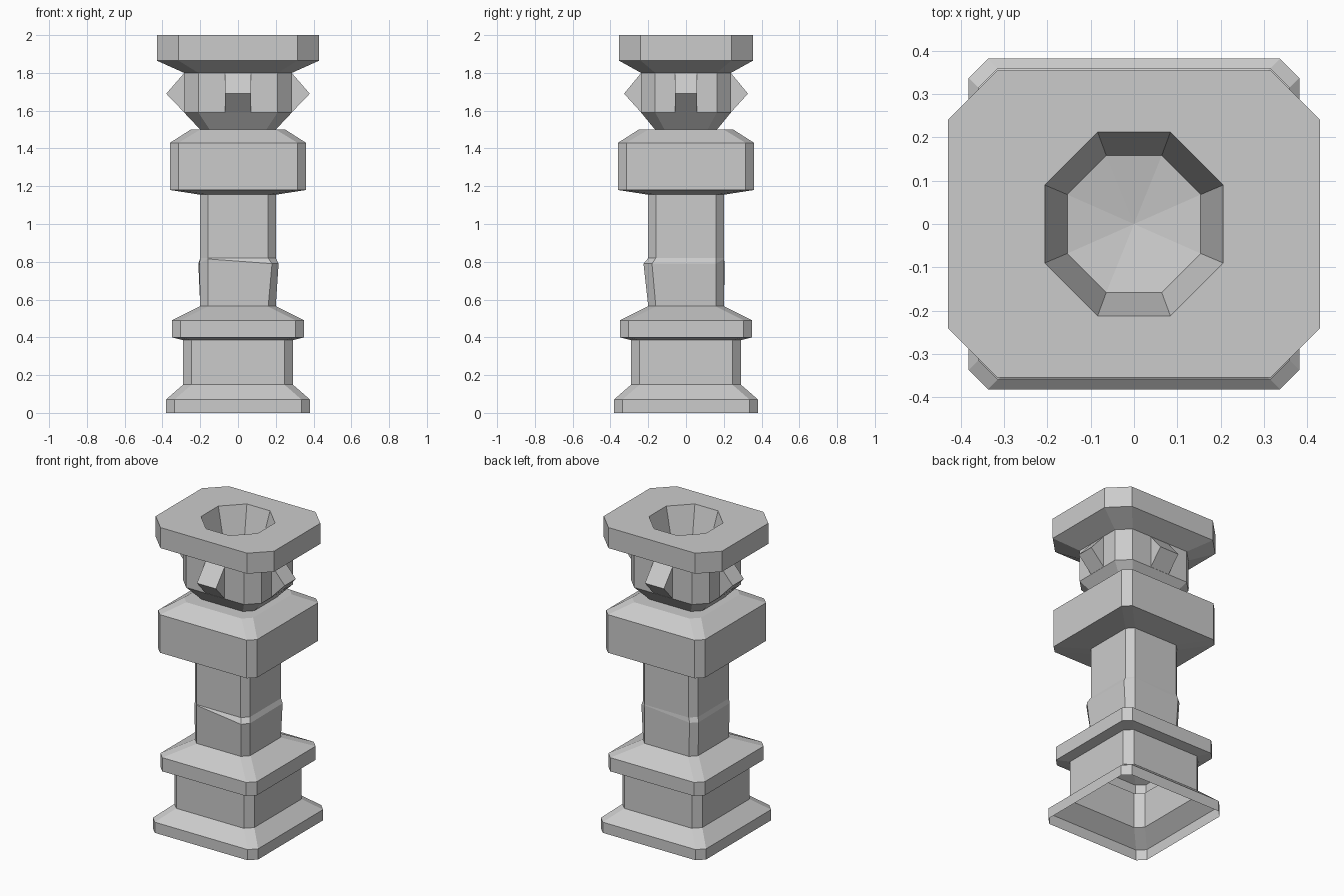
import bpy
import bmesh
from math import pi
from mathutils import Matrix, Vector

cube = bpy.data.objects.get("Cube")
if cube:
    bpy.data.objects.remove(cube, do_unlink=True)

# One stone colour for everything
stone = bpy.data.materials.new("grey stone")
stone.use_nodes = True
GREY = (0.6, 0.6, 0.6, 1)
stone.diffuse_color = GREY
stone.node_tree.nodes["Principled BSDF"].inputs["Base Color"].default_value = GREY


def section(z, hx, hy, c):
    """Rectangle with cut corners, counter-clockwise, at height z."""
    a, b = hx - c, hy - c
    pts = [(hx, -b), (hx, b), (a, hy), (-a, hy), (-hx, b), (-hx, -b), (-a, -hy), (a, -hy)]
    return [Vector((x, y, z)) for x, y in pts]


def finish(name, bm):
    mesh = bpy.data.meshes.new(name)
    bm.to_mesh(mesh)
    bm.free()
    mesh.materials.append(stone)
    obj = bpy.data.objects.new(name, mesh)
    bpy.context.collection.objects.link(obj)
    return obj


def loft(name, sections, tip=None):
    """Skin the sections from bottom to top, optionally ending in a point."""
    bm = bmesh.new()
    rings = [[bm.verts.new(p) for p in s] for s in sections]
    for low, high in zip(rings, rings[1:]):
        for i in range(8):
            j = (i + 1) % 8
            bm.faces.new((low[i], low[j], high[j], high[i]))
    if tip:
        end = bm.verts.new(tip)
        for i in range(8):
            bm.faces.new((rings[-1][i], rings[-1][(i + 1) % 8], end))
    return finish(name, bm)


def square(z, h, c=0.045):
    return section(z, h, h, c)


# Hollow plinth, open underneath
loft("plinth", [square(0, 0.382), square(0.07, 0.382), square(0.15, 0.29),
                square(0.385, 0.29), square(0.4, 0.35), square(0.49, 0.35),
                square(0.565, 0.2)])

# Shaft with an uneven chipped lip
lip = square(0.79, 0.2, 0.04)
shifts = [(0.015, -0.02), (0.012, 0), (0, 0), (-0.01, 0.005),
          (-0.01, 0.01), (-0.005, 0), (0, 0), (0.02, -0.025)]
for p, (dx, dy) in zip(lip, shifts):
    p.x += dx
    p.y += dy
    if dx == dy == 0:
        p.z = 0.815
loft("shaft", [square(0.565, 0.2, 0.04), lip, square(0.82, 0.2, 0.04),
               square(1.155, 0.2, 0.04)])

# Wide collar
loft("collar", [square(1.155, 0.2, 0.04), square(1.18, 0.36), square(1.43, 0.36),
                square(1.5, 0.25, 0.05), section(1.5, 0.2, 0.164, 0.05)])

# Neck
neck_top = section(1.8, 0.285, 0.238, 0.075)
loft("neck", [section(1.5, 0.2, 0.164, 0.05), section(1.59, 0.285, 0.238, 0.075), neck_top])

# Cap with an eight-sided bowl
loft("cap", [neck_top, section(1.865, 0.43, 0.355, 0.115), section(2, 0.43, 0.355, 0.115),
             section(2, 0.206, 0.212, 0.122), section(1.8, 0.154, 0.158, 0.09)],
     tip=(0, 0, 1.77))


# Wedge-shaped studs around the neck
def stud(name, reach, tip, half, angle):
    bm = bmesh.new()
    outline = [(reach, 1.59), (tip, 1.69), (reach, 1.8)]
    near, far = [[bm.verts.new((x, y, z)) for x, z in outline] for y in (-half, half)]
    bm.faces.new(near)
    bm.faces.new(far[::-1])
    for i in range(3):
        j = (i + 1) % 3
        bm.faces.new((near[j], near[i], far[i], far[j]))
    bmesh.ops.recalc_face_normals(bm, faces=bm.faces)
    bm.transform(Matrix.Rotation(angle, 4, "Z"))
    finish(name, bm)


stud("left_stud", 0.284, 0.38, 0.058, 0)
stud("back_stud", 0.237, 0.328, 0.069, pi / 2)
stud("right_stud", 0.284, 0.38, 0.058, pi)
stud("front_stud", 0.237, 0.328, 0.069, -pi / 2)
